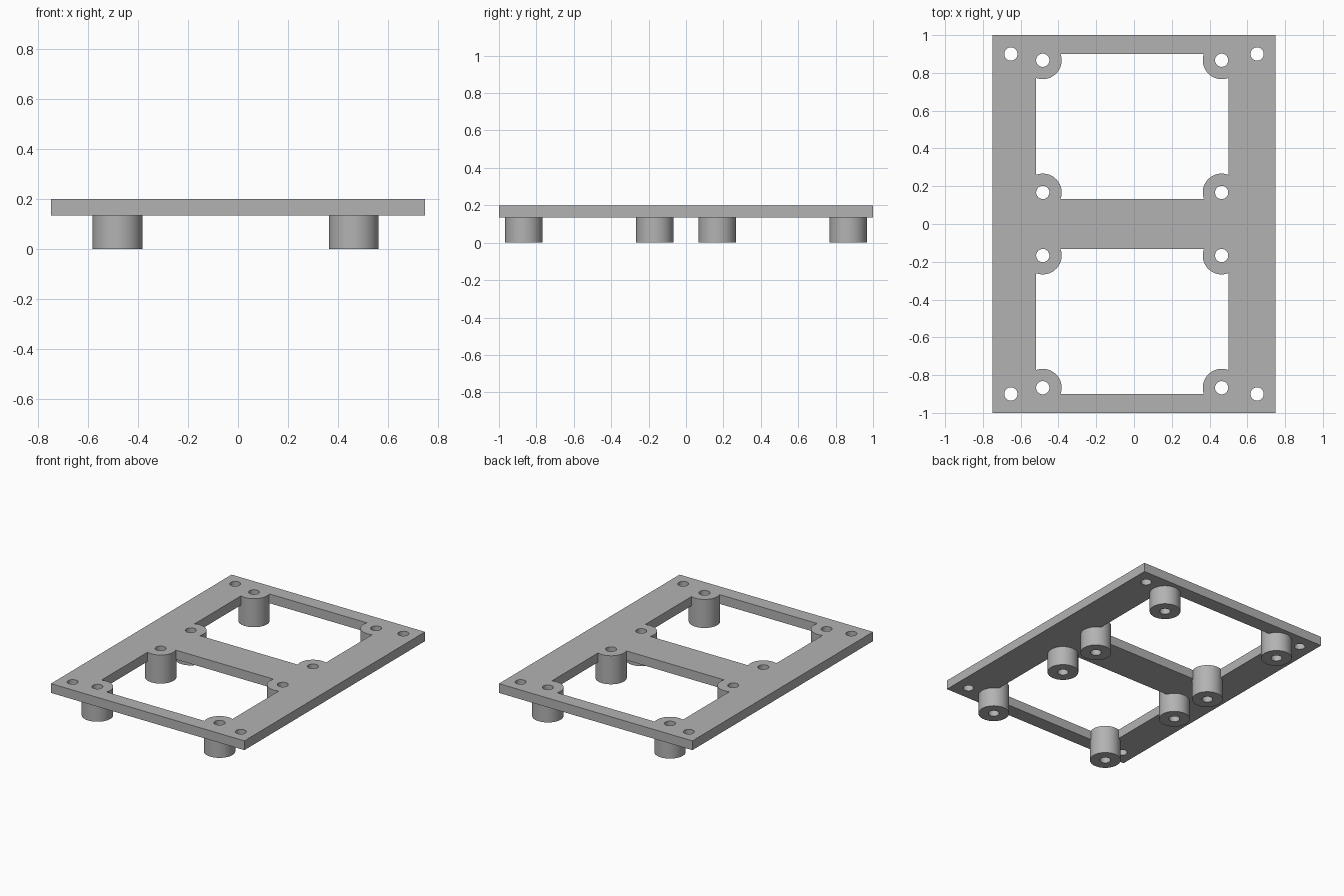
import bpy
import math

cube = bpy.data.objects.get("Cube")
if cube:
    bpy.data.objects.remove(cube, do_unlink=True)

TOP, UNDER = 0.2, 0.135
POST_X = (-0.483, 0.464)
POST_Y = (-0.867, -0.167, 0.167, 0.867)
POST_R, HOLE_R = 0.1, 0.035

grey = bpy.data.materials.new("plain grey")
grey.use_nodes = True
colour = (0.45, 0.45, 0.45, 1)
grey.diffuse_color = colour
grey.node_tree.nodes["Principled BSDF"].inputs["Base Color"].default_value = colour


def finish(name):
    obj = bpy.context.object
    obj.name = name
    obj.data.materials.append(grey)
    bpy.ops.object.transform_apply(location=False, rotation=False, scale=True)
    return obj


def box(name, x0, x1, y0, y1, z0, z1):
    bpy.ops.mesh.primitive_cube_add(
        size=1, location=((x0 + x1) / 2, (y0 + y1) / 2, (z0 + z1) / 2))
    bpy.context.object.scale = (x1 - x0, y1 - y0, z1 - z0)
    return finish(name)


def cylinder(name, x, y, radius, z0, z1, sides=64):
    bpy.ops.mesh.primitive_cylinder_add(
        vertices=sides, radius=radius, depth=z1 - z0,
        location=(x, y, (z0 + z1) / 2))
    return finish(name)


def combine(target, tool, operation):
    mod = target.modifiers.new(operation.lower(), 'BOOLEAN')
    mod.operation = operation
    mod.solver = 'EXACT'
    mod.object = tool
    bpy.context.view_layer.objects.active = target
    bpy.ops.object.modifier_apply(modifier=mod.name)
    bpy.data.objects.remove(tool, do_unlink=True)


# Flat plate with two rectangular openings
plate = box("mounting_plate", -0.75, 0.75, -1, 1, UNDER, TOP)
for y0, y1 in ((-0.9, -0.133), (0.133, 0.9)):
    combine(plate, box("opening", -0.518, 0.499, y0, y1, 0.1, 0.3), 'DIFFERENCE')

# Standoff posts, flush with the top of the plate
for x in POST_X:
    for y in POST_Y:
        combine(plate, cylinder("standoff", x, y, POST_R, 0, TOP), 'UNION')

# Screw holes through the posts and the plate corners
holes = [(x, y) for x in POST_X for y in POST_Y]
holes += [(x, y) for x in (-0.652, 0.652) for y in (-0.9, 0.9)]
for x, y in holes:
    combine(plate, cylinder("hole", x, y, HOLE_R, -0.1, 0.3, 40), 'DIFFERENCE')

# Smooth round walls, sharp edges elsewhere
bpy.ops.object.select_all(action='DESELECT')
plate.select_set(True)
bpy.context.view_layer.objects.active = plate
bpy.ops.object.shade_smooth_by_angle(angle=math.radians(30))
